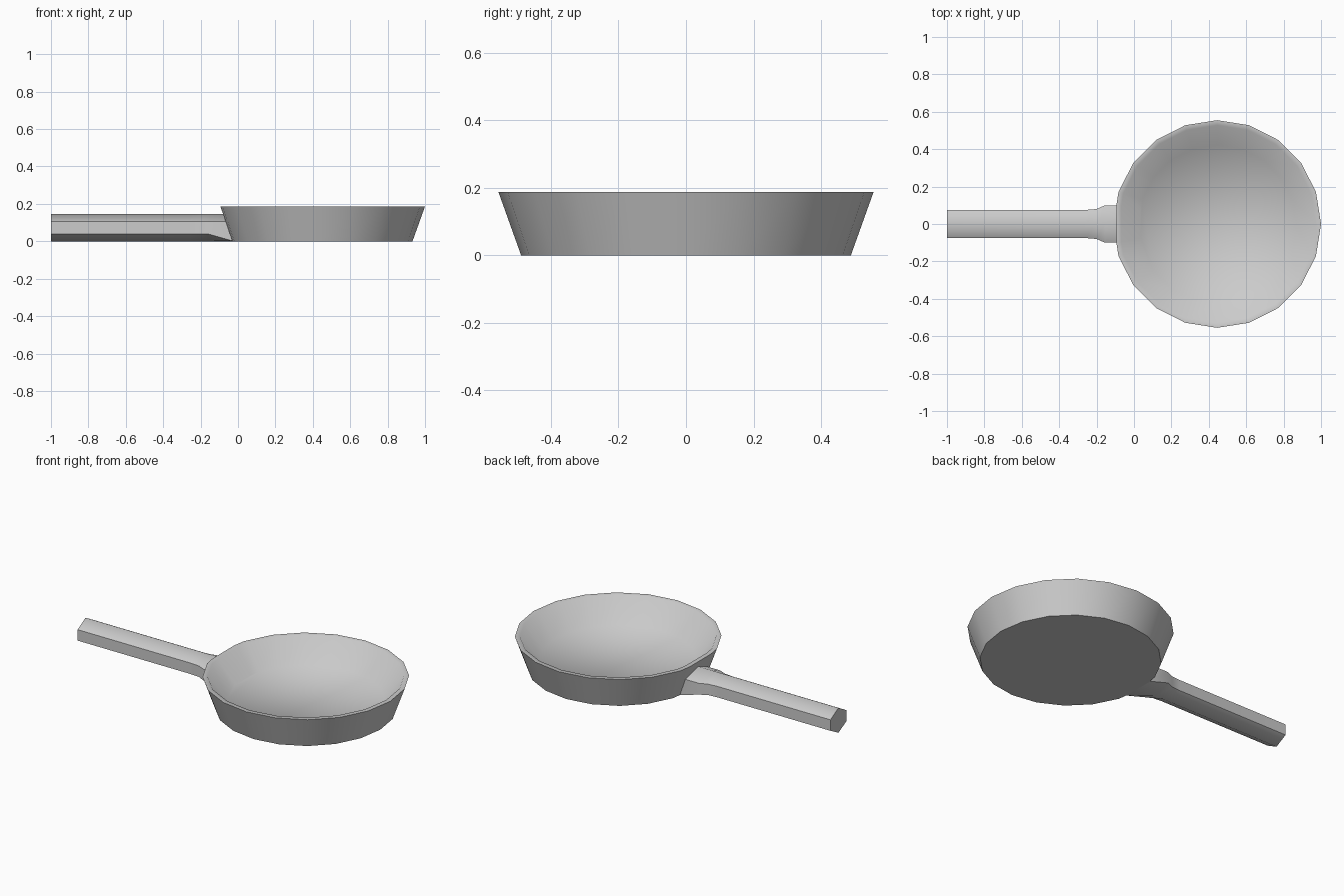
import bpy, bmesh, math

if "Cube" in bpy.data.objects:
    bpy.data.objects.remove(bpy.data.objects["Cube"])

CX = 0.445          # pan centre
SMOOTH = math.radians(59.7)


def finish(name, bm):
    bmesh.ops.recalc_face_normals(bm, faces=bm.faces)
    me = bpy.data.meshes.new(name)
    bm.to_mesh(me)
    bm.free()
    ob = bpy.data.objects.new(name, me)
    bpy.context.collection.objects.link(ob)
    bpy.ops.object.select_all(action='DESELECT')
    ob.select_set(True)
    bpy.context.view_layer.objects.active = ob
    bpy.ops.object.shade_smooth_by_angle(angle=SMOOTH)
    return ob


def bridge(bm, a, b):
    n = len(a)
    for i in range(n):
        j = (i + 1) % n
        bm.faces.new((a[i], a[j], b[j], b[i]))


# Unit outline: 20-gon whose handle-side corner is cut flat
outline = []
for i in range(20):
    if i == 10:
        outline += [(-0.9716, 0.18), (-0.9716, -0.18)]
    else:
        a = i * math.tau / 20
        outline.append((math.cos(a), math.sin(a)))

# Pan bowl: underside, outer wall, rim, inner wall, floor
bm = bmesh.new()
profile = [(0.488, 0.0), (0.555, 0.187), (0.528, 0.187), (0.422, 0.055)]
rings = [[bm.verts.new((CX + r * x, r * y, z)) for x, y in outline] for r, z in profile]
for a, b in zip(rings, rings[1:]):
    bridge(bm, a, b)
bm.faces.new(rings[0])
bm.faces.new(rings[-1])
finish("pan_bowl", bm)


# Handle: hexagonal bar that flares where it meets the wall
def wall_x(z):
    return CX - 0.9716 * (0.488 + 0.358 * z)


def section(bm, x, w, low):
    pts = [(0, 0.147), (w, 0.105), (w, low), (0, 0.0), (-w, low), (-w, 0.105)]
    return [bm.verts.new((wall_x(z) if x is None else x, y, z)) for y, z in pts]


bm = bmesh.new()
stations = [(-1.0, 0.075, 0.04), (-0.26, 0.075, 0.04), (-0.2, 0.08, 0.04),
            (-0.155, 0.1, 0.038), (None, 0.1, 0.002)]
rings = [section(bm, *s) for s in stations]
for a, b in zip(rings, rings[1:]):
    bridge(bm, a, b)
bm.faces.new(rings[0])
finish("handle", bm)
